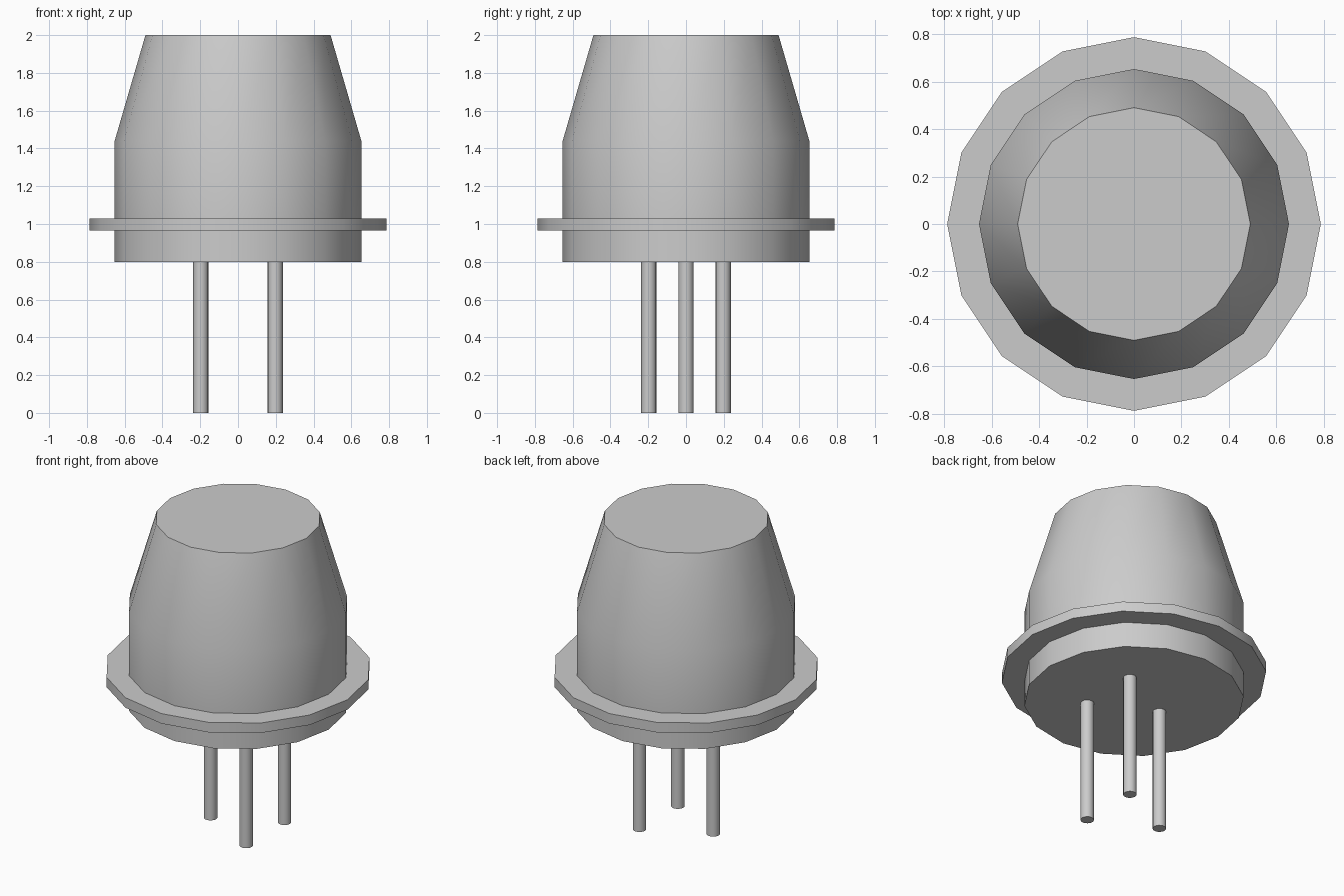
import bpy
import bmesh
from math import cos, sin, tau

cube = bpy.data.objects.get("Cube")
if cube:
    bpy.data.objects.remove(cube, do_unlink=True)


def make_material(name, colour):
    mat = bpy.data.materials.new(name)
    mat.use_nodes = True
    mat.diffuse_color = colour
    mat.node_tree.nodes["Principled BSDF"].inputs["Base Color"].default_value = colour
    return mat


def lathe(name, profile, sides, mat, location=(0, 0, 0)):
    """Revolve (radius, height) points around z and cap both ends."""
    bm = bmesh.new()
    rings = []
    for r, z in profile:
        angles = [tau * i / sides for i in range(sides)]
        rings.append([bm.verts.new((r * cos(a), r * sin(a), z)) for a in angles])
    for low, high in zip(rings, rings[1:]):
        for i in range(sides):
            j = (i + 1) % sides
            bm.faces.new((low[i], low[j], high[j], high[i]))
    bm.faces.new(rings[0][::-1])
    bm.faces.new(rings[-1])
    mesh = bpy.data.meshes.new(name)
    bm.to_mesh(mesh)
    bm.free()
    mesh.materials.append(mat)
    obj = bpy.data.objects.new(name, mesh)
    obj.location = location
    bpy.context.collection.objects.link(obj)
    # Smooth sides, crisp rims
    bpy.ops.object.select_all(action="DESELECT")
    obj.select_set(True)
    bpy.context.view_layer.objects.active = obj
    bpy.ops.object.shade_smooth_by_angle(angle=tau / 12)
    return obj


grey = make_material("plain grey", (0.6, 0.6, 0.6, 1))

# Tapered can with its flange, one continuous shell
BODY, FLANGE, TOP = 0.653, 0.787, 0.49
lathe("can_with_flange", [
    (BODY, 0.8), (BODY, 0.965), (FLANGE, 0.965), (FLANGE, 1.03),
    (BODY, 1.03), (BODY, 1.44), (TOP, 2.0),
], 16, grey)

# Three contact pins in a triangle under the can
PIN = 0.04
for label, x, y in (("front", 0.197, -0.197), ("back", 0.197, 0.197), ("side", -0.197, 0)):
    lathe(label + "_pin", [(PIN, 0), (PIN, 0.8)], 16, grey, (x, y, 0))
